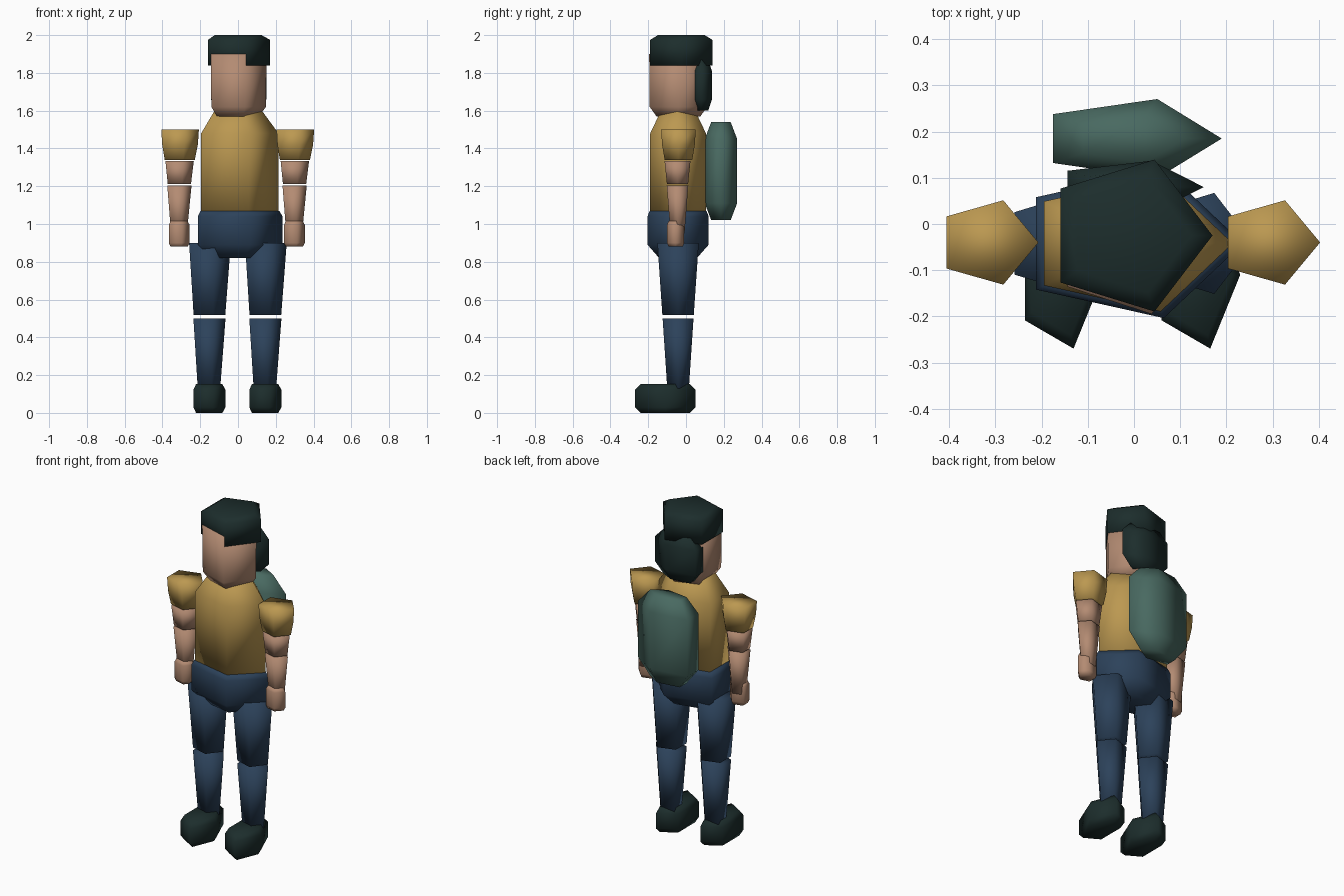
import bpy, bmesh
from math import cos, sin, pi

cube = bpy.data.objects.get("Cube")
if cube:
    bpy.data.objects.remove(cube, do_unlink=True)


def material(name, r, g, b):
    """Flat material from 0-255 screen values, stored as linear."""
    colour = [(c / 255) ** 2.2 for c in (r, g, b)] + [1]
    mat = bpy.data.materials.new(name)
    mat.use_nodes = True
    mat.diffuse_color = colour
    bsdf = mat.node_tree.nodes["Principled BSDF"]
    bsdf.inputs["Base Color"].default_value = colour
    bsdf.inputs["Roughness"].default_value = 0.9
    return mat


skin = material("skin", 178, 138, 114)
mustard = material("mustard shirt", 186, 151, 82)
navy = material("navy trousers", 48, 68, 91)
teal = material("teal pack", 74, 105, 97)
dark = material("dark hair and shoes", 34, 49, 48)

SIDES = 5
AXIS_X, AXIS_Y = -0.012, -0.042  # middle of the body


def loft(name, mat, x, y, rx, ry, rings):
    """Capped five-sided column; rings are (height, scale)."""
    bm = bmesh.new()
    loops = []
    for z, s in rings:
        loops.append([bm.verts.new((x + rx * s * cos(2 * pi * i / SIDES),
                                    y + ry * s * sin(2 * pi * i / SIDES), z))
                      for i in range(SIDES)])
    for low, high in zip(loops, loops[1:]):
        for i in range(SIDES):
            j = (i + 1) % SIDES
            bm.faces.new((low[i], low[j], high[j], high[i]))
    bm.faces.new(loops[0][::-1])
    bm.faces.new(loops[-1])
    for face in bm.faces:
        face.smooth = True
    mesh = bpy.data.meshes.new(name)
    bm.to_mesh(mesh)
    bm.free()
    mesh.materials.append(mat)
    obj = bpy.data.objects.new(name, mesh)
    bpy.context.collection.objects.link(obj)
    return obj


def pod(name, mat, x, y, rx, ry, bottom, top, bevel, end):
    """Column with chamfered ends."""
    return loft(name, mat, x, y, rx, ry, [(bottom, end), (bottom + bevel, 1),
                                          (top - bevel, 1), (top, end)])


# Trunk
loft("hips", navy, AXIS_X, AXIS_Y, 0.248, 0.17,
     [(0.82, 0.62), (0.89, 1), (1.04, 1), (1.07, 0.93)])
loft("torso", mustard, AXIS_X, AXIS_Y, 0.226, 0.155,
     [(1.06, 1), (1.48, 1), (1.61, 0.58)])

# Head
loft("head", skin, AXIS_X, -0.04, 0.163, 0.163,
     [(1.57, 0.75), (1.62, 0.98), (1.9, 1)])
loft("hair_cap", dark, AXIS_X, -0.025, 0.182, 0.173,
     [(1.84, 1), (1.975, 1), (2.0, 0.75)])
pod("back_hair", dark, AXIS_X, 0.08, 0.163, 0.06, 1.6, 1.87, 0.06, 0.65)

# Backpack
pod("backpack", teal, AXIS_X, 0.185, 0.202, 0.09, 1.02, 1.54, 0.09, 0.6)

# Limbs, the same on each side
for side, sign in (("left", 1), ("right", -1)):
    arm_x = AXIS_X + sign * 0.305
    loft(side + "_sleeve", mustard, arm_x, -0.04, 0.11, 0.096,
         [(1.34, 0.8), (1.42, 0.95), (1.5, 1)])
    loft(side + "_upper_arm", skin, arm_x, -0.045, 0.083, 0.072,
         [(1.212, 0.82), (1.333, 1)])
    loft(side + "_forearm", skin, arm_x, -0.045, 0.071, 0.06,
         [(0.95, 0.65), (1.204, 1)])
    pod(side + "_hand", skin, arm_x, -0.055, 0.061, 0.048,
        0.88, 1.015, 0.02, 0.82)

    leg_x = AXIS_X + sign * 0.148
    loft(side + "_thigh", navy, leg_x, AXIS_Y, 0.122, 0.115,
         [(0.518, 0.76), (0.9, 1)])
    loft(side + "_shin", navy, leg_x, AXIS_Y, 0.094, 0.086,
         [(0.13, 0.7), (0.5, 1)])
    pod(side + "_shoe", dark, leg_x, -0.11, 0.094, 0.168,
        0.0, 0.152, 0.03, 0.82)
